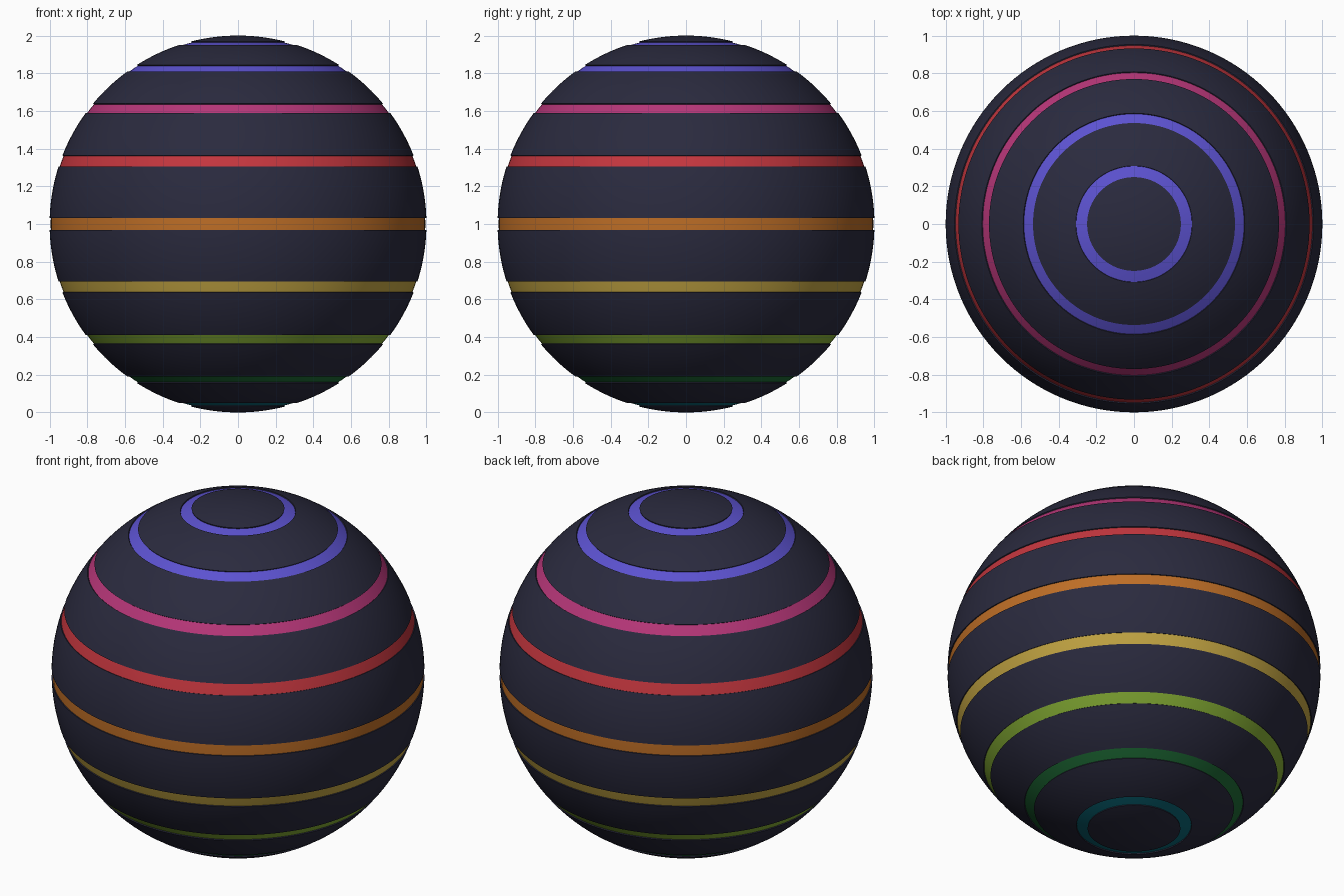
import bpy
import bmesh
from math import radians, sin, cos, pi
from mathutils import Matrix, Vector

cube = bpy.data.objects.get("Cube")
if cube:
    bpy.data.objects.remove(cube)

SEGMENTS = 128
HALF_BAND = 1.8      # half the angular height of a stripe, in degrees
INSET = 0.994        # stripes sit just below the shell


def material(name, srgb):
    linear = [(c / 255 / 12.92) if c < 11 else ((c / 255 + 0.055) / 1.055) ** 2.4 for c in srgb]
    mat = bpy.data.materials.new(name)
    mat.use_nodes = True
    mat.diffuse_color = (*linear, 1)
    bsdf = mat.node_tree.nodes["Principled BSDF"]
    bsdf.inputs["Base Color"].default_value = (*linear, 1)
    bsdf.inputs["Roughness"].default_value = 0.6
    return mat


def point(latitude, radius=1.0):
    a = radians(latitude)
    return Vector((radius * cos(a), 0, radius * sin(a) + 1))


def lathe(name, profile, mat):
    """Spin a profile, listed from bottom to top, around the z axis."""
    bm = bmesh.new()
    verts = [bm.verts.new(p) for p in profile]
    edges = [bm.edges.new(pair) for pair in zip(verts, verts[1:])]
    bmesh.ops.spin(bm, geom=verts + edges, cent=(0, 0, 0), axis=(0, 0, 1),
                   angle=2 * pi, steps=SEGMENTS, use_duplicate=False)
    bmesh.ops.remove_doubles(bm, verts=bm.verts, dist=0.0001)
    bm.normal_update()
    # Turn every face outward along the profile
    outward = sum(f.normal.dot(f.calc_center_median() - Vector((0, 0, 1))) * f.calc_area()
                  for f in bm.faces)
    if outward < 0:
        bmesh.ops.reverse_faces(bm, faces=bm.faces)
    mesh = bpy.data.meshes.new(name)
    bm.to_mesh(mesh)
    bm.free()
    mesh.materials.append(mat)
    obj = bpy.data.objects.new(name, mesh)
    bpy.context.collection.objects.link(obj)
    bpy.ops.object.select_all(action='DESELECT')
    obj.select_set(True)
    bpy.context.view_layer.objects.active = obj
    bpy.ops.object.shade_smooth_by_angle(angle=radians(35))


def arc(low, high, radius=1.0):
    steps = max(2, round((high - low) / 1.8))
    return [point(low + (high - low) * i / steps, radius) for i in range(steps + 1)]


shell = material("dark navy", (42, 42, 62))
violet = material("violet", (92, 82, 208))
stripes = [
    ("bottom_stripe", -73.8, material("teal", (10, 105, 122))),
    ("lower_outer_stripe", -55.8, material("green", (30, 108, 54))),
    ("lower_middle_stripe", -37.9, material("lime", (132, 172, 52))),
    ("lower_inner_stripe", -19.5, material("yellow", (194, 164, 66))),
    ("equator_stripe", 0, material("orange", (190, 110, 38))),
    ("upper_inner_stripe", 19.5, material("red", (196, 54, 62))),
    ("upper_middle_stripe", 37.9, material("magenta", (182, 54, 120))),
    ("upper_outer_stripe", 55.8, violet),
    ("top_stripe", 73.8, violet),
]

# Coloured stripes, tucked slightly under the shell edges
for name, lat, mat in stripes:
    reach = HALF_BAND + 0.3
    lathe(name, arc(lat - reach, lat + reach, INSET), mat)

# Shell sections between the stripes, with their edges turned inward
lats = [s[1] for s in stripes]
lows = [-90] + [a + HALF_BAND for a in lats]
highs = [a - HALF_BAND for a in lats] + [90]
for i, (low, high) in enumerate(zip(lows, highs)):
    profile = arc(low, high)
    if low > -90:
        profile.insert(0, point(low, 0.98))
    if high < 90:
        profile.append(point(high, 0.98))
    lathe(f"shell_section_{i + 1}", profile, shell)
